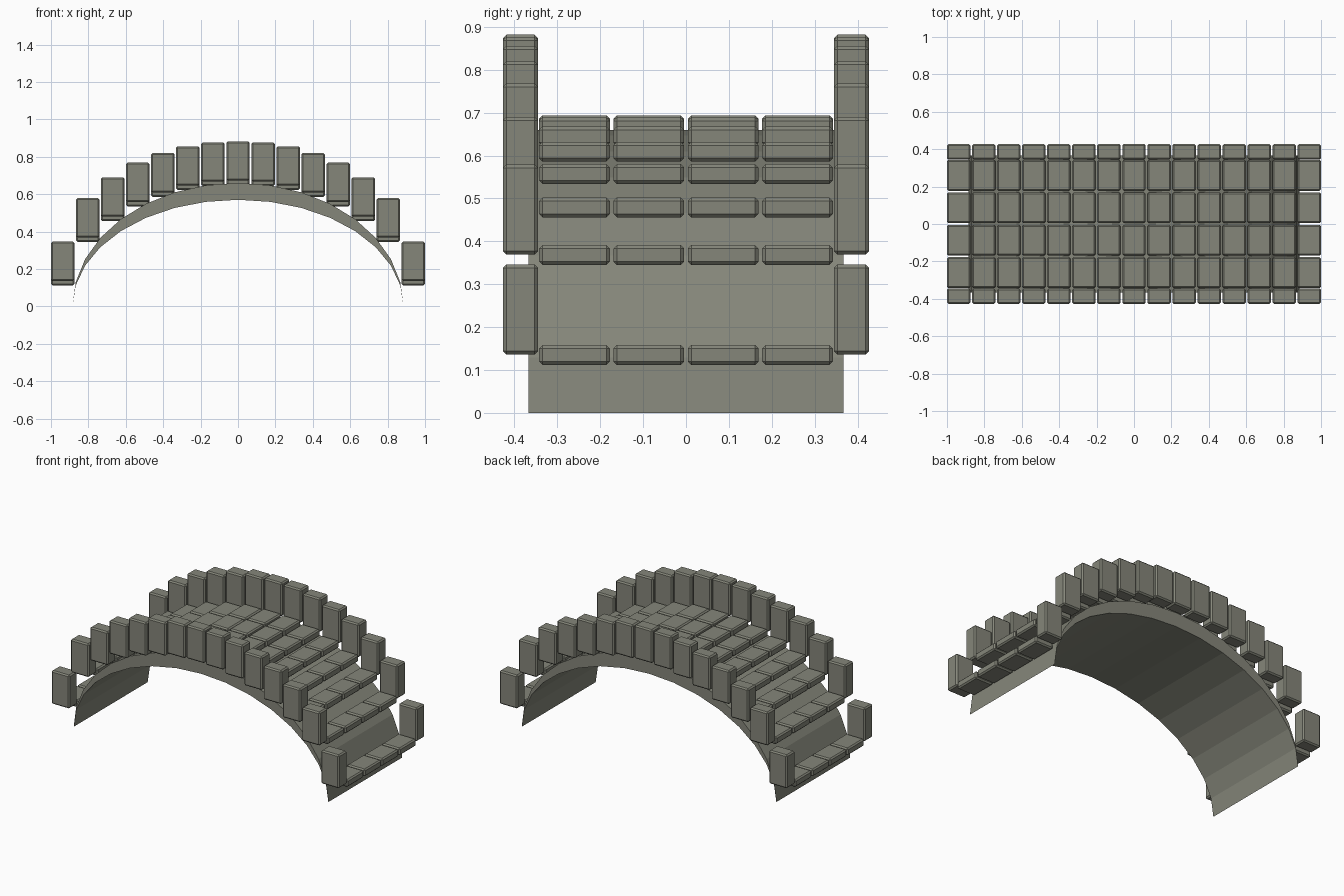
import bpy, bmesh, math

if "Cube" in bpy.data.objects:
    bpy.data.objects.remove(bpy.data.objects["Cube"])

stone = bpy.data.materials.new("grey stone")
stone.diffuse_color = (0.235, 0.24, 0.195, 1)
stone.use_nodes = True
stone.node_tree.nodes["Principled BSDF"].inputs["Base Color"].default_value = stone.diffuse_color


def finish(bm, name):
    bmesh.ops.recalc_face_normals(bm, faces=bm.faces[:])
    me = bpy.data.meshes.new(name)
    bm.to_mesh(me)
    bm.free()
    me.materials.append(stone)
    ob = bpy.data.objects.new(name, me)
    bpy.context.collection.objects.link(ob)
    return ob


def block(name, centre, size, bevel=0.008):
    bm = bmesh.new()
    bmesh.ops.create_cube(bm, size=1)
    bmesh.ops.scale(bm, vec=size, verts=bm.verts[:])
    bmesh.ops.bevel(bm, geom=bm.edges[:], offset=bevel, segments=1,
                    affect='EDGES')
    ob = finish(bm, name)
    ob.location = centre
    return ob


# Arched vault: half-ellipse shell, thinning to nothing at the feet
N, A, INNER, OUTER, HALF_Y = 16, 0.885, 0.57, 0.66, 0.367
bm = bmesh.new()


def curve(height, y):
    return [bm.verts.new((A * math.cos(math.pi * i / N), y,
                          height * math.sin(math.pi * i / N)))
            for i in range(N + 1)]


fi, fo = curve(INNER, -HALF_Y), curve(OUTER, -HALF_Y)
bi, bo = curve(INNER, HALF_Y), curve(OUTER, HALF_Y)
for i in range(N):
    for p, q in ((fi, bi), (fo, bo), (fi, fo), (bi, bo)):
        bm.faces.new((p[i], p[i + 1], q[i + 1], q[i]))
bmesh.ops.remove_doubles(bm, verts=bm.verts[:], dist=0.0001)
finish(bm, "arch_vault")

# Steps of four paving stones with a parapet block at each side
TOPS = [0.882, 0.877, 0.856, 0.82, 0.768, 0.69, 0.579, 0.346]
STEP, WIDTH = 0.1339, 0.1255
for i in range(-7, 8):
    x, top = i * STEP, TOPS[abs(i)]
    for k in range(4):
        block("paving_stone", (x, (k - 1.5) * 0.1735, top - 0.211),
              (WIDTH, 0.165, 0.046))
    for side in (-1, 1):
        block("parapet_block", (x, side * 0.386, top - 0.105),
              (WIDTH, 0.082, 0.21))
